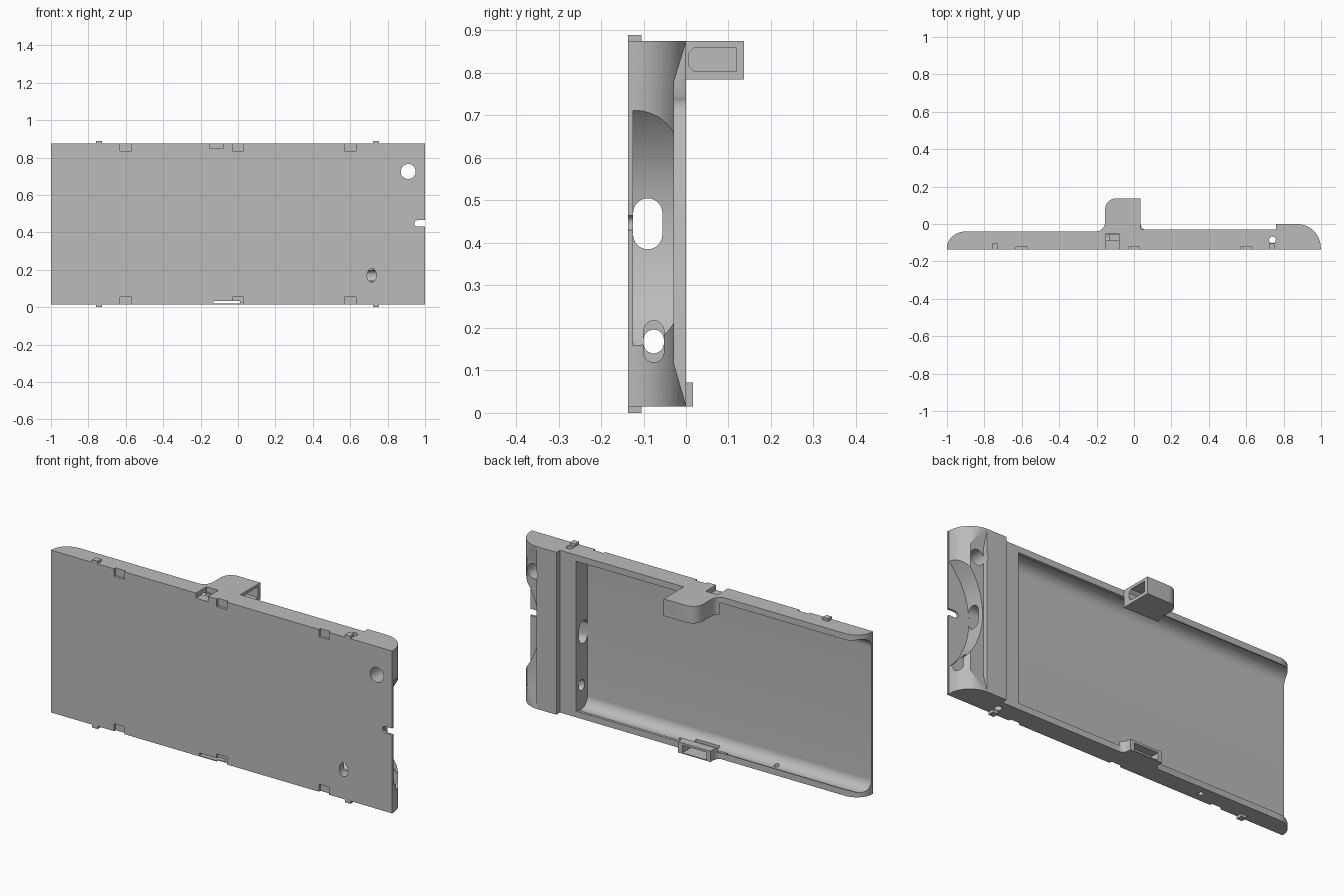
import bpy, bmesh, math
from mathutils import Vector

if "Cube" in bpy.data.objects:
    bpy.data.objects.remove(bpy.data.objects["Cube"])

grey = bpy.data.materials.new("plain grey")
grey.use_nodes = True
grey.diffuse_color = (0.5, 0.5, 0.5, 1)
grey.node_tree.nodes["Principled BSDF"].inputs["Base Color"].default_value = (0.5, 0.5, 0.5, 1)

Z0, Z1 = 0.015, 0.875
MID = (Z0 + Z1) / 2
FRONT, FLOOR = -0.137, -0.125


def prism(name, pts, axis, a, b):
    """Extrude a 2D outline along one axis from a to b."""
    place = {"x": lambda p, d: (d, p[0], p[1]),
             "y": lambda p, d: (p[0], d, p[1]),
             "z": lambda p, d: (p[0], p[1], d)}[axis]
    bm = bmesh.new()
    face = bm.faces.new([bm.verts.new(place(p, a)) for p in pts])
    ext = bmesh.ops.extrude_face_region(bm, geom=[face])
    move = Vector(place((0, 0), b - a))
    bmesh.ops.translate(bm, vec=move, verts=[g for g in ext["geom"] if isinstance(g, bmesh.types.BMVert)])
    bmesh.ops.recalc_face_normals(bm, faces=bm.faces)
    me = bpy.data.meshes.new(name)
    bm.to_mesh(me)
    bm.free()
    me.materials.append(grey)
    ob = bpy.data.objects.new(name, me)
    bpy.context.collection.objects.link(ob)
    return ob


def box(name, x0, x1, y0, y1, z0, z1):
    return prism(name, [(x0, y0), (x1, y0), (x1, y1), (x0, y1)], "z", z0, z1)


def arc(cx, cy, rx, ry, start, end, n=12):
    return [(cx + rx * math.cos(math.radians(start + (end - start) * i / n)),
             cy + ry * math.sin(math.radians(start + (end - start) * i / n))) for i in range(n + 1)]


def oval(cx, cy, rx, ry):
    return arc(cx, cy, rx, ry, 0, 348.75, 31)


def slot(cx, cy, r, half):
    """Upright slot with round ends."""
    return arc(cx, cy + half - r, r, r, 0, 180) + arc(cx, cy - half + r, r, r, 180, 360)


def combine(target, tool, op):
    mod = target.modifiers.new(op, "BOOLEAN")
    mod.operation, mod.object, mod.solver = op, tool, "EXACT"
    bpy.context.view_layer.objects.active = target
    bpy.ops.object.modifier_apply(modifier=mod.name)
    bpy.data.objects.remove(tool)


def cut(target, *tools):
    for tool in tools:
        combine(target, tool, "DIFFERENCE")


# Outer shell: rounded at one end, raised and rounded at the other
outline = [(-1, FRONT), (1, FRONT), (1, FLOOR)]
outline += arc(0.87, FLOOR, 0.128, 0.125, 0, 90, 16)
outline += [(0.76, 0), (0.76, -0.03), (0.035, -0.03), (0.035, -0.04)]
outline += arc(-0.9, -0.13, 0.1, 0.09, 90, 180)
shell = prism("tray_shell", outline, "z", Z0, Z1)

# Open pocket with curved long sides
lower = [(0.05, 0.048), (-0.045, 0.048), (-0.06, 0.04)]
lower += arc(-0.07, 0.095, 0.055, 0.055, 270, 180)
upper = [(y, 2 * MID - z) for y, z in reversed(lower)]
cut(shell, prism("pocket", lower + upper, "x", -1.2, 0.665))

# Sunken back and concave scoop on the raised end
cut(shell,
    prism("end_step", [(0.05, 0.005), (0, 0.018), (-0.028, 0.115), (-0.028, 0.78),
                       (0, 0.872), (0.05, 0.885)], "x", 0.875, 1.2),
    prism("end_scoop", arc(1.265, 0.435, 0.385, 0.385, 0, 357, 119), "y", FLOOR, 0.1))

# Side slots, camera hole, cable notch and small round holes
cut(shell,
    prism("port_slot", slot(-0.09, MID, 0.0345, 0.06), "x", 0.6, 1.1),
    prism("jack_recess", slot(-0.076, 0.168, 0.024, 0.049), "x", 0.8, 1.1),
    prism("jack_slot", slot(-0.076, 0.168, 0.024, 0.028), "x", 0.6, 0.9),
    prism("camera_hole", oval(0.91, 0.725, 0.04, 0.04), "y", -0.2, 0.1),
    prism("button_hole", oval(0.715, 0.17, 0.025, 0.036), "y", -0.2, -0.08),
    prism("cable_notch", [(1.1, 0.43), (1.1, 0.465)] + arc(0.96, 0.4475, 0.0175, 0.0175, 90, 270),
          "y", -0.2, 0.1),
    prism("strap_hole", oval(0.74, -0.085, 0.018, 0.018), "z", -0.1, 1),
    prism("pin_hole", oval(-0.47, -0.085, 0.013, 0.013), "z", -0.1, 0.06))

# Top bracket with a hollow open to one side
bracket = [(0.035, -0.06), (0.035, 0.137)] + arc(-0.095, 0.077, 0.06, 0.06, 90, 180)
bracket += arc(-0.205, 0.01, 0.05, 0.05, 0, -90) + [(-0.205, -0.06)]
top = prism("top_bracket", bracket, "z", 0.785, Z1)
cut(top, box("overhang_trim", -0.3, 0.1, -0.1, -0.03, 0.7, 0.845))
cut(top, prism("bracket_hollow", [(0.02, 0.803), (0.118, 0.803), (0.118, 0.86), (0.02, 0.86),
                                  (0.006, 0.846), (0.006, 0.817)], "x", -0.1, 0.1))
combine(shell, top, "UNION")

# Low bottom bracket with a slot through it
low = [(0.085, -0.06), (0.085, -0.03)] + arc(0.06, 0.005, 0.025, 0.035, 270, 180, 6)
low += [(0.035, 0.016), (-0.155, 0.016)]
low += arc(-0.18, -0.005, 0.025, 0.035, 0, -90, 6) + [(-0.205, -0.06)]
bottom = prism("bottom_bracket", low, "z", Z0, 0.072)
cut(bottom, box("bottom_trim", -0.3, 0.1, -0.1, -0.03, 0.046, 0.1))
combine(shell, bottom, "UNION")
cut(shell,
    box("bracket_slot", -0.13, 0.01, -0.1, 0.1, 0.024, 0.06),
    box("front_slit", -0.13, 0.01, -0.2, 0.1, 0.02, 0.033),
    box("top_latch_notch", -0.15, -0.08, -0.2, -0.05, 0.848, 0.9))

# Shallow clip notches along both long edges of the front
for x in (-0.6, 0, 0.6):
    for z in (Z0, Z1):
        cut(shell, box("clip_notch", x - 0.03, x + 0.03, -0.2, FLOOR + 0.001, z - 0.04, z + 0.04))

# Small locating nubs on both long edges
for x in (-0.743, 0.738):
    for z0, z1 in ((0, 0.03), (0.86, 0.889)):
        combine(shell, box("nub", x - 0.016, x + 0.016, FRONT, -0.105, z0, z1), "UNION")

shell.select_set(True)
bpy.context.view_layer.objects.active = shell
bpy.ops.object.shade_smooth_by_angle(angle=math.radians(30))
